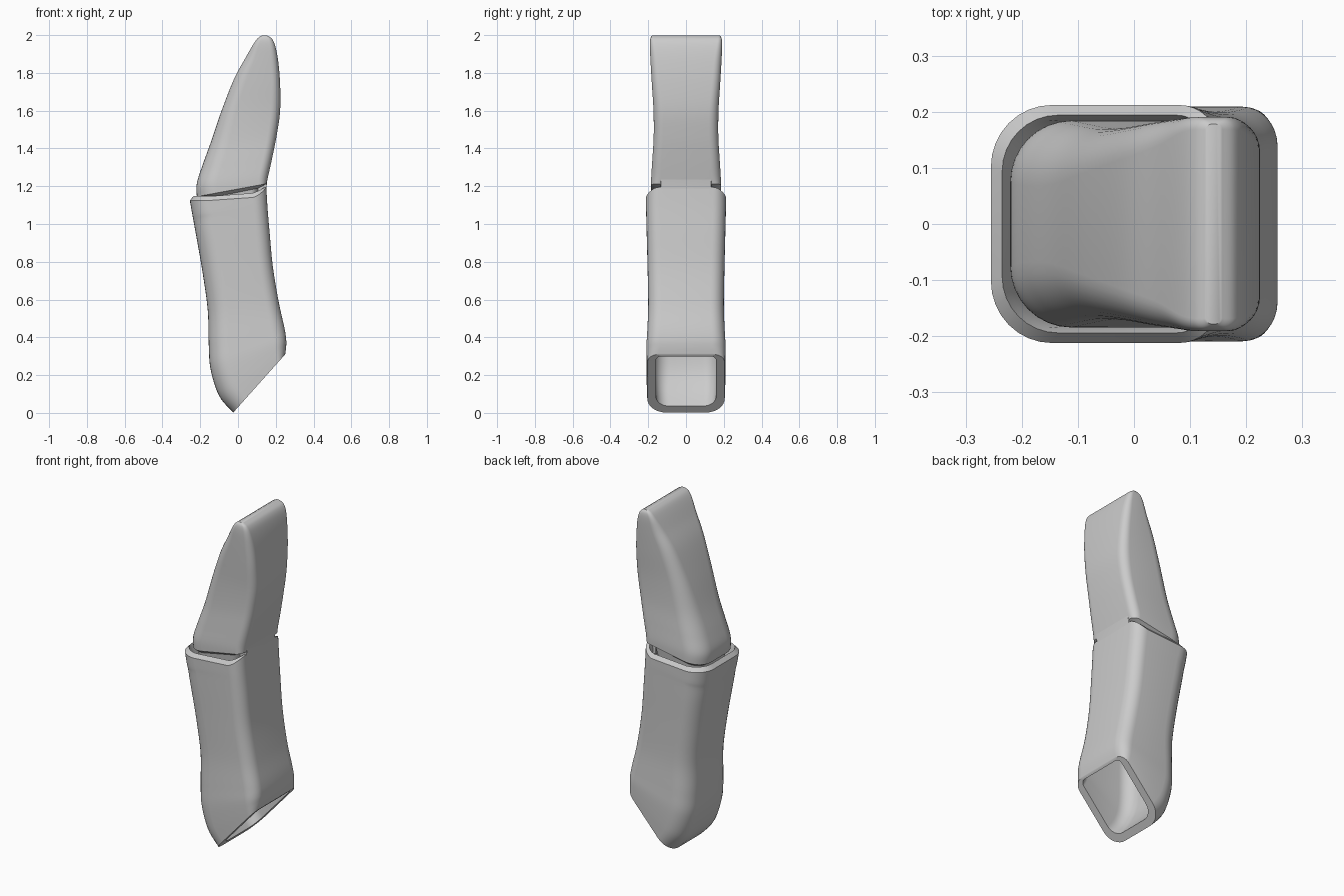
import bpy, bmesh, math

# Station: left x, left z, right x, right z, half width, left corner radius, right corner radius, rim power
CORNER = 8


def smooth(stations, n=6):
    """Catmull-Rom interpolation of the stations."""
    out = []
    for i in range(len(stations) - 1):
        p0, p1 = stations[max(i - 1, 0)], stations[i]
        p2, p3 = stations[i + 1], stations[min(i + 2, len(stations) - 1)]
        for k in range(n):
            t = k / n
            out.append([0.5 * (2 * b + (c - a) * t + (2 * a - 5 * b + 4 * c - d) * t * t
                               + (3 * b - a - 3 * c + d) * t ** 3)
                        for a, b, c, d in zip(p0, p1, p2, p3)])
    out.append(list(stations[-1]))
    return out


def ring(st):
    """Rounded rectangle lying on the slanted line from left point to right point."""
    xl, zl, xr, zr, w, rl, rr, power = st
    length = math.hypot(xr - xl, zr - zl)
    rl, rr = min(rl, w, length * .49), min(rr, w, length * .49)
    pts = []
    for cx, cy, r, a0 in ((length - rr, w - rr, rr, 0), (rl, w - rl, rl, 90),
                          (rl, rl - w, rl, 180), (length - rr, rr - w, rr, 270)):
        for k in range(CORNER + 1):
            a = math.radians(a0 + 90 * k / CORNER)
            t = max(0, (cx + r * math.cos(a)) / length)
            pts.append((xl + (xr - xl) * t, cy + r * math.sin(a),
                        zl + (zr - zl) * t ** power))
    return pts


def loft(name, stations, closed=False):
    bm = bmesh.new()
    rings = [[bm.verts.new(p) for p in ring(s)] for s in stations]
    pairs = list(zip(rings, rings[1:]))
    if closed:
        pairs.append((rings[-1], rings[0]))
    else:
        bm.faces.new(rings[0])
        bm.faces.new(rings[-1])
    for a, b in pairs:
        for i in range(len(a)):
            j = (i + 1) % len(a)
            bm.faces.new((a[i], a[j], b[j], b[i]))
    bmesh.ops.recalc_face_normals(bm, faces=bm.faces)
    me = bpy.data.meshes.new(name)
    bm.to_mesh(me)
    bm.free()
    ob = bpy.data.objects.new(name, me)
    bpy.context.collection.objects.link(ob)
    bpy.ops.object.select_all(action='DESELECT')
    ob.select_set(True)
    bpy.context.view_layer.objects.active = ob
    bpy.ops.object.shade_smooth_by_angle(angle=math.radians(35))
    return ob


# Lower sleeve: outer wall, slanted open bottom, inner wall, sloping top rim
outer = [
    (-.255, 1.125, .150, 1.195, .212, .11, .07, 8),
    (-.240, 1.040, .156, 1.090, .211, .11, .07, 1),
    (-.220, .930, .166, .970, .208, .11, .07, 1),
    (-.187, .740, .185, .770, .203, .11, .07, 1),
    (-.160, .540, .217, .580, .200, .11, .07, 1),
    (-.155, .360, .246, .450, .205, .11, .07, 1),
    (-.145, .230, .255, .390, .209, .11, .07, 1),
    (-.100, .090, .255, .350, .208, .11, .07, 1),
    (-.025, .002, .250, .310, .205, .10, .06, 1),
]
inner = [
    (.005, .036, .240, .299, .160, .07, .03, 1),
    (-.060, .130, .225, .345, .165, .07, .04, 1),
    (-.105, .260, .215, .410, .168, .08, .04, 1),
    (-.115, .540, .177, .580, .165, .08, .04, 1),
    (-.145, .740, .145, .770, .168, .08, .04, 1),
    (-.200, 1.04, .120, 1.08, .180, .09, .05, 1),
]
rim = [(-.225, 1.120, .125, 1.165, .185, .09, .05, 8),
       (-.235, 1.148, .135, 1.192, .194, .10, .06, 6)]
loft("lower_sleeve", smooth(outer) + smooth(inner) + rim, closed=True)

# Upper fingertip with a plug reaching into the sleeve
plug = [(-.180, 1.05, .090, 1.10, .150, .08, .04, 1),
        (-.190, 1.13, .110, 1.19, .160, .08, .04, 1)]
tip = [
    (-.218, 1.145, .150, 1.213, .184, .11, .04, 1),
    (-.219, 1.210, .160, 1.255, .184, .11, .05, 1),
    (-.192, 1.300, .181, 1.350, .178, .11, .05, 1),
    (-.145, 1.430, .205, 1.470, .171, .10, .05, 1),
    (-.087, 1.600, .223, 1.600, .172, .08, .05, 1),
    (-.020, 1.770, .223, 1.740, .181, .065, .045, 1),
    (.040, 1.880, .213, 1.860, .188, .05, .04, 1),
    (.080, 1.950, .198, 1.940, .191, .03, .03, 1),
    (.105, 1.984, .180, 1.980, .188, .02, .02, 1),
    (.128, 1.999, .155, 1.998, .178, .01, .01, 1),
]
loft("upper_fingertip", plug + smooth(tip))

# Hinge strip joining both parts at the back of the joint
hinge = [(.105, 1.130, .1495, 1.130, .135, .004, .004, 1),
         (.105, 1.190, .1505, 1.190, .135, .004, .004, 1),
         (.105, 1.240, .1560, 1.240, .135, .004, .004, 1)]
loft("hinge_strip", hinge)
